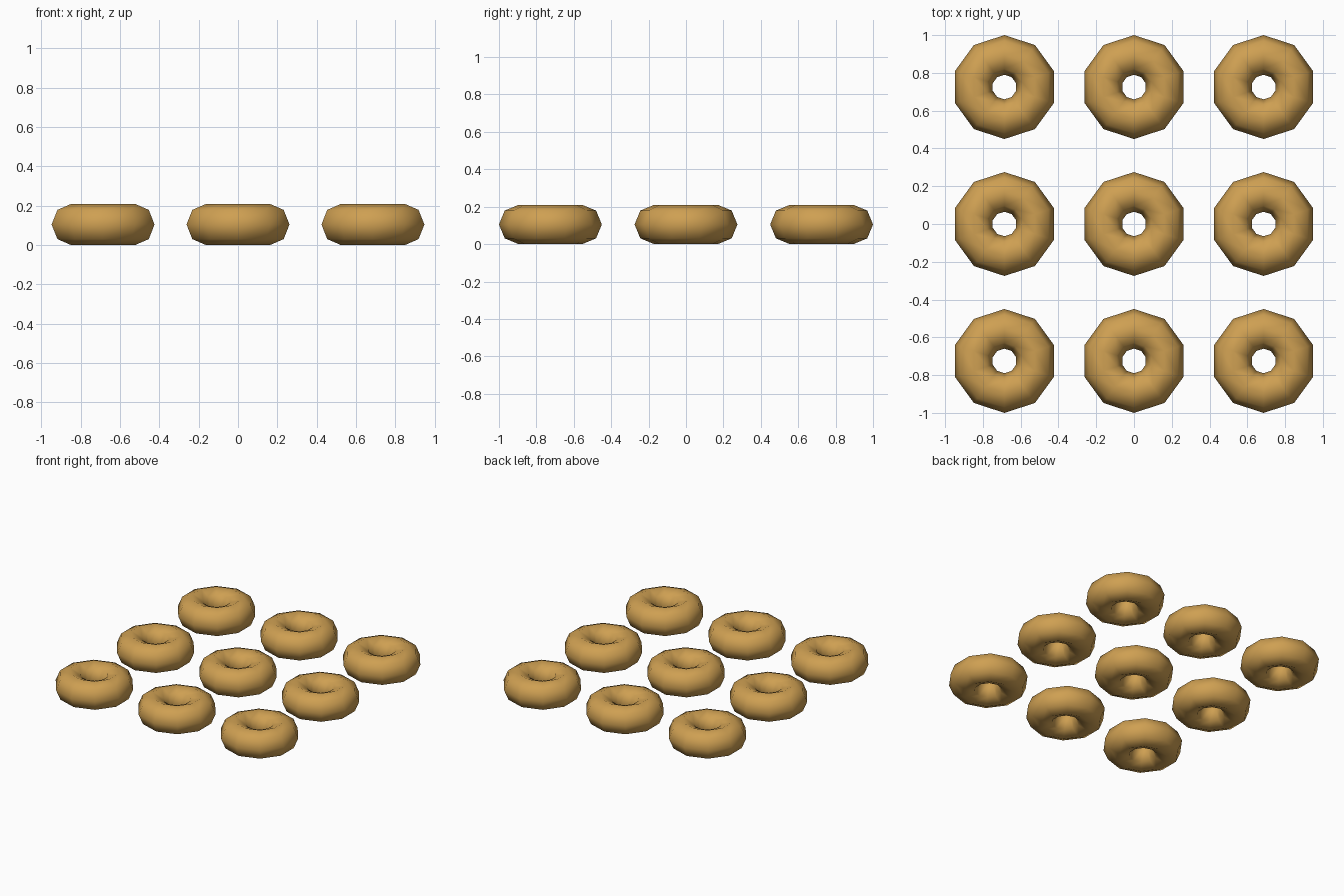
import bpy
import math

if "Cube" in bpy.data.objects:
    bpy.data.objects.remove(bpy.data.objects["Cube"])

# Golden dough colour
dough = bpy.data.materials.new("golden_brown")
dough.diffuse_color = (0.62, 0.35, 0.085, 1.0)
dough.use_nodes = True
dough.node_tree.nodes["Principled BSDF"].inputs["Base Color"].default_value = dough.diffuse_color

OUTER = 0.275      # overall ring radius
TUBE = 0.105       # tube radius (octagonal section)
STEP_X, STEP_Y = 0.686, 0.725


def ring(name, x, y):
    """Low-sided smooth ring lying flat on the ground, a corner pointing to +y."""
    bpy.ops.mesh.primitive_torus_add(
        major_segments=10, minor_segments=8,
        major_radius=OUTER - TUBE, minor_radius=TUBE,
        location=(x, y, TUBE), rotation=(0, 0, math.radians(90)))
    ob = bpy.context.object
    ob.name = name
    ob.data.materials.append(dough)
    bpy.ops.object.shade_smooth()
    return ob


# Three by three tray of rings
for row in range(3):
    for col in range(3):
        ring(f"ring_row{row + 1}_column{col + 1}",
             (col - 1) * STEP_X, (row - 1) * STEP_Y)
